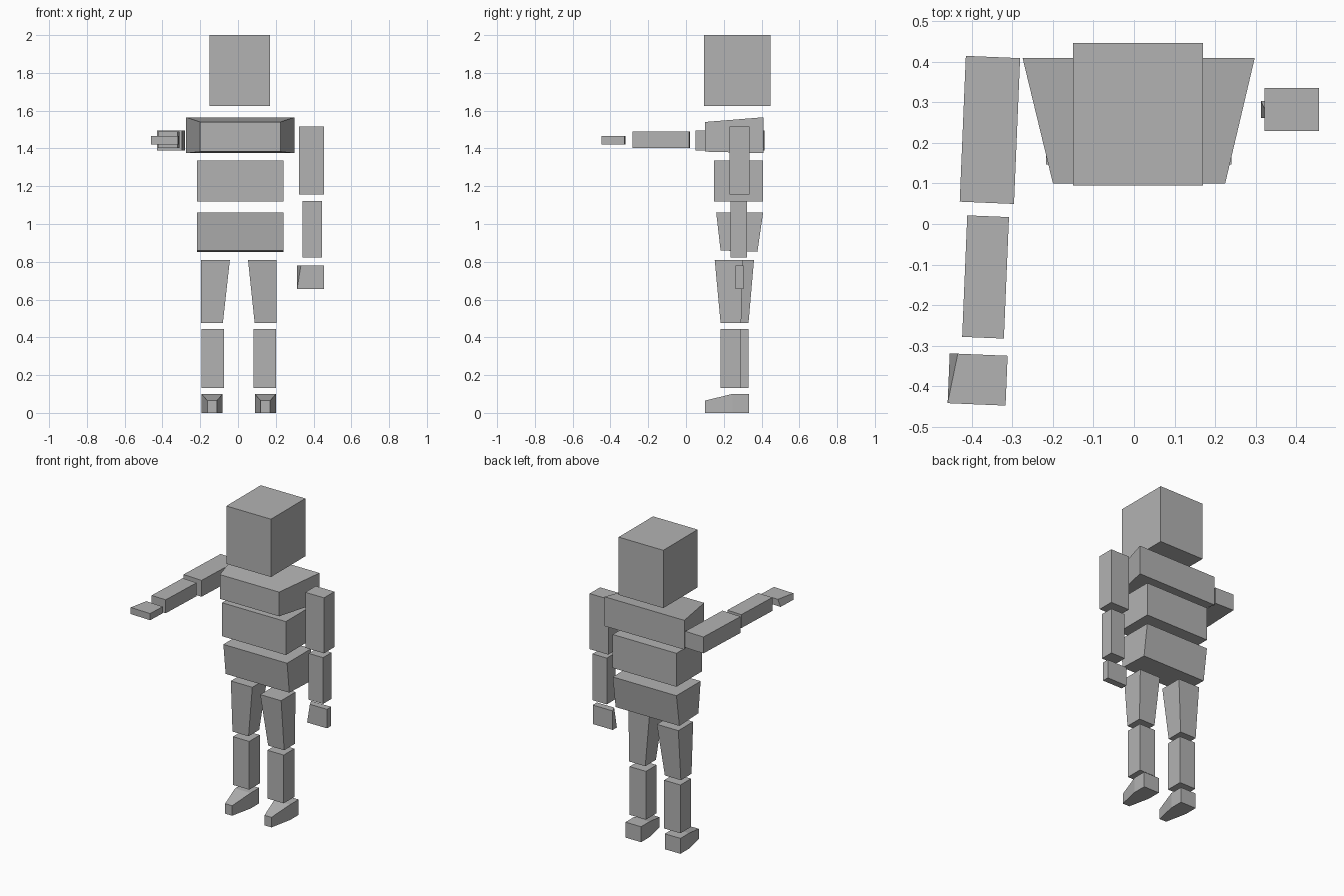
import bpy
import bmesh
from math import radians
from mathutils import Matrix, Vector

cube = bpy.data.objects.get("Cube")
if cube:
    bpy.data.objects.remove(cube, do_unlink=True)

grey = bpy.data.materials.new("plain grey")
grey.use_nodes = True
colour = (0.45, 0.45, 0.45, 1)
grey.diffuse_color = colour
grey.node_tree.nodes["Principled BSDF"].inputs["Base Color"].default_value = colour


def block(name, x, y, z, bottom=None, edit=None, matrix=None):
    """Box over the given ranges; bottom = (x range, y range) tapers its lower face."""
    bm = bmesh.new()
    bmesh.ops.create_cube(bm, size=1)
    for v in bm.verts:
        i, j, k = (int(c > 0) for c in v.co)
        xr, yr = bottom if bottom and k == 0 else (x, y)
        v.co = Vector((xr[i], yr[j], z[k]))
        if edit:
            edit(v.co, i, j, k)
    if matrix:
        bm.transform(matrix)
    mesh = bpy.data.meshes.new(name)
    bm.to_mesh(mesh)
    bm.free()
    mesh.materials.append(grey)
    obj = bpy.data.objects.new(name, mesh)
    bpy.context.collection.objects.link(obj)
    return obj


# Head and torso
block("head", (-0.15, 0.17), (0.095, 0.447), (1.625, 2.0))


def chest_taper(co, i, j, k):
    if j == 0:
        co.x = (-0.2, 0.225)[i]
        co.z = (1.383, 1.54)[k]


torso_x = (-0.217, 0.24)
block("chest", (-0.275, 0.298), (0.10, 0.41), (1.375, 1.565), edit=chest_taper)
block("waist", torso_x, (0.147, 0.408), (1.118, 1.335))


def hip_tilt(co, i, j, k):
    if j == 0 and k == 0:
        co.z += 0.007


block("hips", torso_x, (0.16, 0.408), (0.853, 1.06),
      bottom=(torso_x, (0.183, 0.378)), edit=hip_tilt)


# Legs, the left one a little further forward
def leg(side, thigh_top, thigh_low, calf_x, top_y, calf_y):
    block(side + "_thigh", thigh_top, top_y, (0.477, 0.81), bottom=(thigh_low, calf_y))
    block(side + "_calf", calf_x, calf_y, (0.132, 0.445))


leg("left", (0.053, 0.203), (0.088, 0.203), (0.083, 0.2), (0.152, 0.3), (0.183, 0.292))
leg("right", (-0.197, -0.043), (-0.195, -0.08), (-0.192, -0.075), (0.208, 0.36), (0.222, 0.331))


# Feet: a heel block whose front face is pulled out into a narrow, low toe
def foot(name, cx):
    obj = block(name, (cx - 0.056, cx + 0.056), (0.245, 0.333), (0, 0.1))
    bm = bmesh.new()
    bm.from_mesh(obj.data)
    front = min(bm.faces, key=lambda f: f.calc_center_median().y)
    toe = bmesh.ops.extrude_discrete_faces(bm, faces=[front])["faces"][0]
    old = list(toe.verts)
    for v in old:
        v.co = Vector((cx + (v.co.x - cx) * 0.45, 0.1, v.co.z * 0.65))
    bm.to_mesh(obj.data)
    bm.free()


foot("left_foot", 0.145)
foot("right_foot", -0.137)


# Arms are shaped hanging from the shoulder, then posed
def hand_cut(co, i, j, k):
    if (i, j, k) == (0, 0, 1):
        co.x += 0.02


def arm(side, matrix):
    block(side + "_upper_arm", (-0.067, 0.067), (-0.053, 0.053), (-0.36, 0), matrix=matrix)
    block(side + "_forearm", (-0.047, 0.056), (-0.047, 0.04), (-0.693, -0.393), matrix=matrix)
    block(side + "_hand", (-0.076, 0.067), (-0.022, 0.021), (-0.858, -0.735),
          edit=hand_cut, matrix=matrix)


arm("left", Matrix.Translation((0.389, 0.283, 1.515)))
arm("right", Matrix.Translation((-0.348, 0.412, 1.443))
    @ Matrix.Rotation(radians(-2.4), 4, "Z") @ Matrix.Rotation(radians(-90), 4, "X"))
